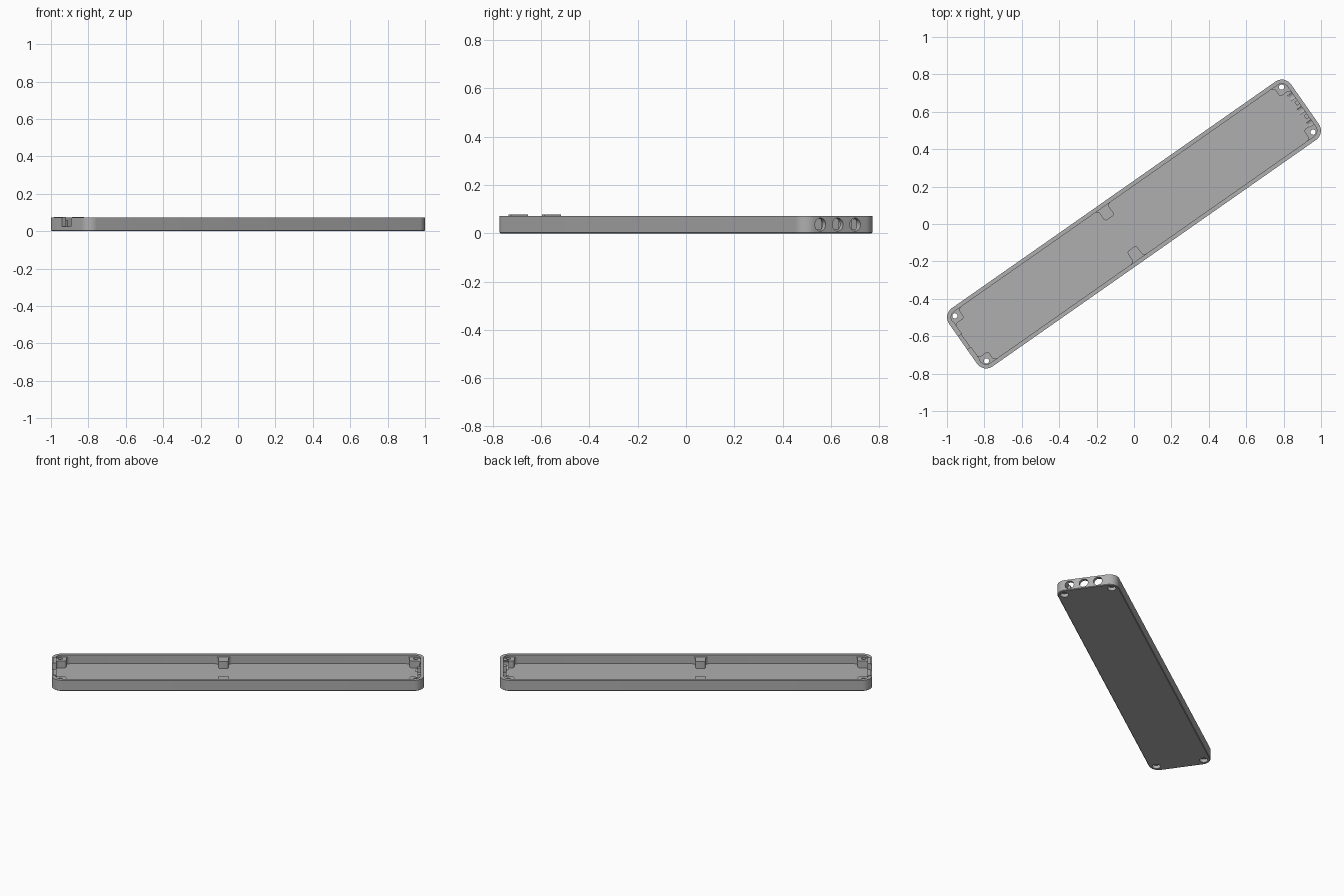
import bpy, bmesh, math
from mathutils import Vector, Matrix

if "Cube" in bpy.data.objects:
    bpy.data.objects.remove(bpy.data.objects["Cube"], do_unlink=True)

# Overall sizes, along the tray's own long (x) and short (y) axes
L, W, H = 1.116, 0.19, 0.072
R, WALL, FLOOR = 0.06, 0.022, 0.015
TURN = math.radians(35)

grey = bpy.data.materials.new("plain grey")
grey.use_nodes = True
grey.diffuse_color = (0.43, 0.43, 0.43, 1)
grey.node_tree.nodes["Principled BSDF"].inputs["Base Color"].default_value = grey.diffuse_color


def rounded(points, steps=8):
    """Outline with each corner (x, y, radius) replaced by an arc."""
    out = []
    for i, (x, y, r) in enumerate(points):
        p = Vector((x, y))
        if r == 0:
            out.append(p)
            continue
        a = (Vector(points[i - 1][:2]) - p).normalized()
        b = (Vector(points[(i + 1) % len(points)][:2]) - p).normalized()
        half = a.angle(b) / 2
        centre = p + (a + b).normalized() * r / math.sin(half)
        start = p + a * r / math.tan(half) - centre
        end = p + b * r / math.tan(half) - centre
        sweep = math.atan2(start.x * end.y - start.y * end.x, start.dot(end))
        for k in range(steps + 1):
            out.append(centre + Matrix.Rotation(sweep * k / steps, 2) @ start)
    return out


def prism(name, outline, z0, z1, chamfer=0):
    bm = bmesh.new()
    face = bm.faces.new([bm.verts.new((p[0], p[1], z0)) for p in outline])
    top = bmesh.ops.extrude_face_region(bm, geom=[face])["geom"]
    bmesh.ops.translate(bm, vec=(0, 0, z1 - z0),
                        verts=[v for v in top if isinstance(v, bmesh.types.BMVert)])
    bmesh.ops.recalc_face_normals(bm, faces=bm.faces)
    if chamfer:
        low = [e for e in bm.edges if all(abs(v.co.z - z0) < 1e-5 for v in e.verts)]
        bmesh.ops.bevel(bm, geom=low, offset=chamfer, segments=1, affect='EDGES')
    mesh = bpy.data.meshes.new(name)
    bm.to_mesh(mesh)
    bm.free()
    mesh.materials.append(grey)
    obj = bpy.data.objects.new(name, mesh)
    bpy.context.collection.objects.link(obj)
    return obj


def rectangle(x0, x1, y0, y1, r=0):
    return rounded([(x0, y0, r), (x1, y0, r), (x1, y1, r), (x0, y1, r)])


def circle(x, y, r, n=32):
    return [(x + r * math.cos(math.tau * i / n), y + r * math.sin(math.tau * i / n))
            for i in range(n)]


def combine(target, tool, operation):
    mod = target.modifiers.new(operation.lower(), 'BOOLEAN')
    mod.operation, mod.object, mod.solver = operation, tool, 'EXACT'
    bpy.context.view_layer.objects.active = target
    bpy.ops.object.modifier_apply(modifier=mod.name)
    bpy.data.objects.remove(tool, do_unlink=True)


# Hollow tray with rounded corners
tray = prism("tray", rectangle(-L, L, -W, W, R), 0, H, chamfer=0.004)
cavity = prism("cavity", rectangle(-L + WALL, L - WALL, -W + WALL, W - WALL, R - WALL),
               FLOOR, H + 0.1)
combine(tray, cavity, 'DIFFERENCE')

BASE, POST_TOP = FLOOR - 0.006, 0.06
wx, wy = L - WALL, W - WALL

# Corner screw bosses, flared where they meet the walls
for sx in (-1, 1):
    for sy in (-1, 1):
        bx, by = 1.03, 0.109
        shape = [(L - 0.008, W - 0.008, R - 0.008), (bx - 0.03, W - 0.008, 0),
                 (bx - 0.03, wy, 0), (bx, wy, 0.022), (bx, by, 0.014),
                 (wx, by, 0.022), (wx, by - 0.03, 0), (L - 0.008, by - 0.03, 0)]
        boss = prism("boss", [(sx * p.x, sy * p.y) for p in rounded(shape, 6)], BASE, POST_TOP)
        combine(tray, boss, 'UNION')

# Middle support posts on both long walls
for sy in (-1, 1):
    half, tip, cx = 0.031, 0.1, -0.087
    shape = [(-0.06, W - 0.008, 0), (-0.06, wy, 0), (-half, wy, 0.02), (-half, tip, 0.014),
             (half, tip, 0.014), (half, wy, 0.02), (0.06, wy, 0), (0.06, W - 0.008, 0)]
    post = prism("post", [(cx + p.x, sy * p.y) for p in rounded(shape, 6)], BASE, POST_TOP)
    combine(tray, post, 'UNION')

# Small ribs between the round ports
for y in (-0.058, 0.03):
    combine(tray, prism("rib", rectangle(wx - 0.018, wx + 0.008, y - 0.012, y + 0.012),
                        BASE, 0.055), 'UNION')

# Raised lips beside the cable notch
for y0, y1 in ((-0.122, -0.037), (0.047, 0.132)):
    combine(tray, prism("lip", rectangle(-L + 0.007, -wx + 0.004, y0, y1), BASE, 0.077), 'UNION')

# Cable notch
combine(tray, prism("notch", rectangle(-L - 0.05, -wx + 0.02, -0.037, 0.047), 0.024, 0.2),
        'DIFFERENCE')

# Screw holes with counterbores underneath
for sx in (-1, 1):
    for sy in (-1, 1):
        x, y = sx * 1.066, sy * 0.147
        combine(tray, prism("screw_hole", circle(x, y, 0.014), -0.1, 0.2), 'DIFFERENCE')
        combine(tray, prism("counterbore", circle(x, y, 0.025), -0.1, 0.022), 'DIFFERENCE')

# Three round ports through the end wall
for y in (-0.102, -0.014, 0.074):
    port = prism("port", circle(0, 0, 0.027), 0, 0.1)
    port.data.transform(Matrix.Translation((L - 0.05, y, 0.036))
                        @ Matrix.Rotation(math.pi / 2, 4, 'Y'))
    combine(tray, port, 'DIFFERENCE')

# Turn the tray to its diagonal placing and keep its edges crisp
tray.data.transform(Matrix.Rotation(TURN, 4, 'Z'))
bpy.ops.object.select_all(action='DESELECT')
tray.select_set(True)
bpy.context.view_layer.objects.active = tray
bpy.ops.object.shade_smooth_by_angle(angle=math.radians(30))
